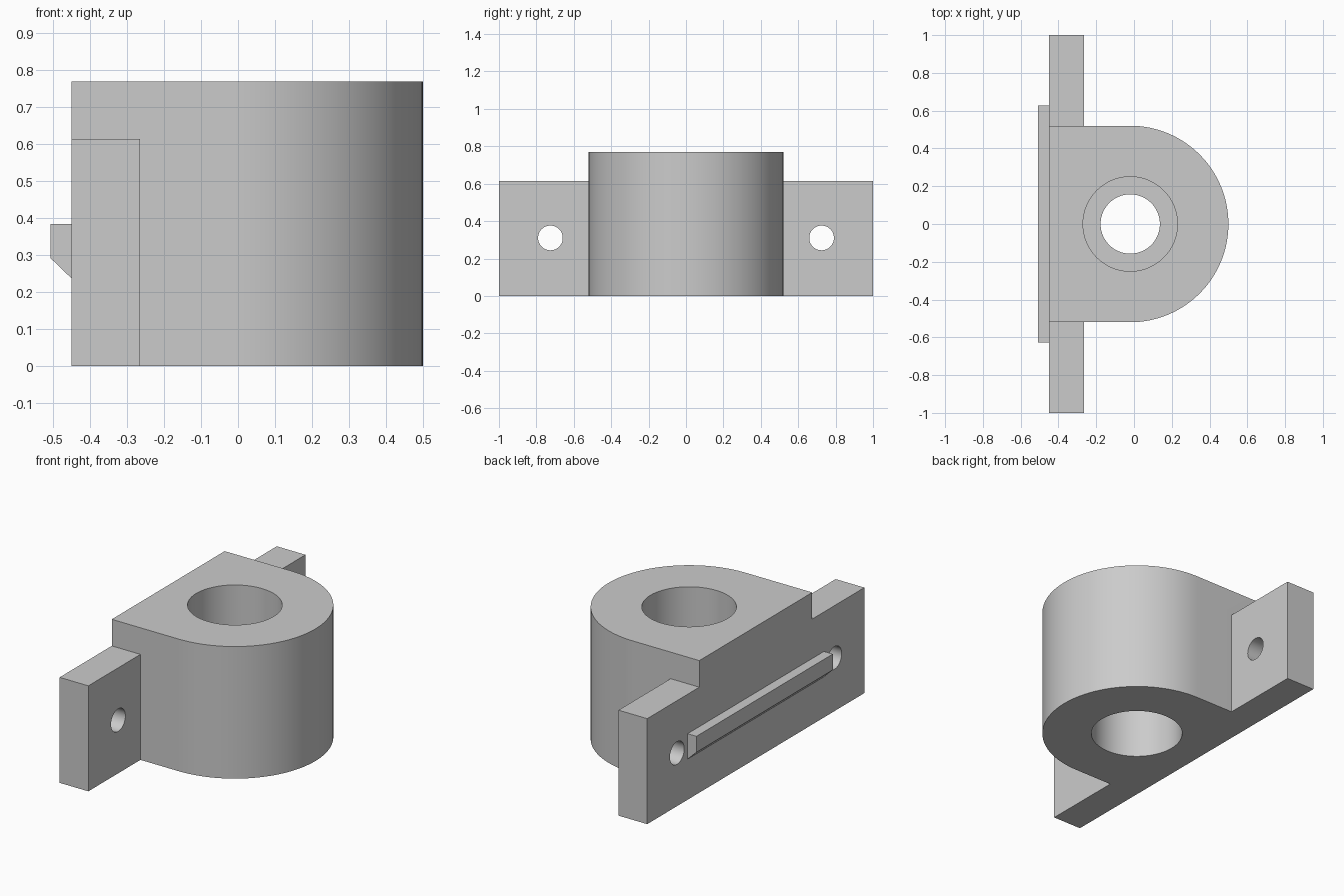
import bpy, bmesh, math
from mathutils import Matrix

if "Cube" in bpy.data.objects:
    bpy.data.objects.remove(bpy.data.objects["Cube"], do_unlink=True)

BACK, AXIS_X, RADIUS, HEIGHT = -0.45, -0.02, 0.52, 0.77

grey = bpy.data.materials.new("plain grey")
grey.use_nodes = True
colour = (0.6, 0.6, 0.6, 1)
grey.diffuse_color = colour
grey.node_tree.nodes["Principled BSDF"].inputs["Base Color"].default_value = colour


def add_prism(name, outline, direction):
    """Closed outline of 3D points, extruded along a direction."""
    bm = bmesh.new()
    face = bm.faces.new([bm.verts.new(p) for p in outline])
    top = bmesh.ops.extrude_face_region(bm, geom=[face])["geom"]
    bmesh.ops.translate(bm, vec=direction, verts=[v for v in top if isinstance(v, bmesh.types.BMVert)])
    bmesh.ops.recalc_face_normals(bm, faces=bm.faces)
    return finish(name, bm)


def add_cylinder(name, radius, length, matrix):
    bm = bmesh.new()
    bmesh.ops.create_cone(bm, cap_ends=True, segments=96, radius1=radius,
                          radius2=radius, depth=length, matrix=matrix)
    return finish(name, bm)


def finish(name, bm):
    mesh = bpy.data.meshes.new(name)
    bm.to_mesh(mesh)
    bm.free()
    mesh.materials.append(grey)
    obj = bpy.data.objects.new(name, mesh)
    bpy.context.collection.objects.link(obj)
    return obj


def combine(target, tool, operation):
    """Apply a boolean and discard the tool."""
    mod = target.modifiers.new("combine", 'BOOLEAN')
    mod.object, mod.operation, mod.solver = tool, operation, 'EXACT'
    bpy.context.view_layer.objects.active = target
    bpy.ops.object.modifier_apply(modifier=mod.name)
    bpy.data.objects.remove(tool, do_unlink=True)


# Housing: square at the back, half round at the free end
arc = [math.radians(-90 + 180 * i / 64) for i in range(65)]
outline = [(AXIS_X + RADIUS * math.cos(a), RADIUS * math.sin(a), 0) for a in arc]
outline += [(BACK, RADIUS, 0), (BACK, -RADIUS, 0)]
body = add_prism("bearing_block", outline, (0, 0, HEIGHT))

# Mounting flange joined to the housing
flange = add_prism("flange", [(BACK, -1, 0), (-0.265, -1, 0), (-0.265, 1, 0), (BACK, 1, 0)],
                   (0, 0, 0.615))
combine(body, flange, 'UNION')

# Through bore with a wider seat at each end, leaving a lip in the middle
for radius, length, z in ((0.157, 2, HEIGHT / 2), (0.25, 0.66, 0), (0.25, 0.66, HEIGHT)):
    combine(body, add_cylinder("bore", radius, length, Matrix.Translation((AXIS_X, 0, z))),
            'DIFFERENCE')

# Screw holes through the flange
for y in (-0.725, 0.725):
    turn = Matrix.Translation((-0.36, y, 0.31)) @ Matrix.Rotation(math.pi / 2, 4, 'Y')
    combine(body, add_cylinder("screw_hole", 0.066, 0.6, turn), 'DIFFERENCE')

# Locating rail on the back, chamfered underneath
profile = [(BACK, 0.237), (-0.507, 0.292), (-0.507, 0.385), (BACK, 0.385)]
rail = add_prism("locating_rail", [(x, -0.628, z) for x, z in profile], (0, 1.256, 0))

# Smooth the round walls, keep edges sharp
bpy.ops.object.select_all(action='DESELECT')
body.select_set(True)
bpy.context.view_layer.objects.active = body
bpy.ops.object.shade_smooth_by_angle(angle=math.radians(30))
